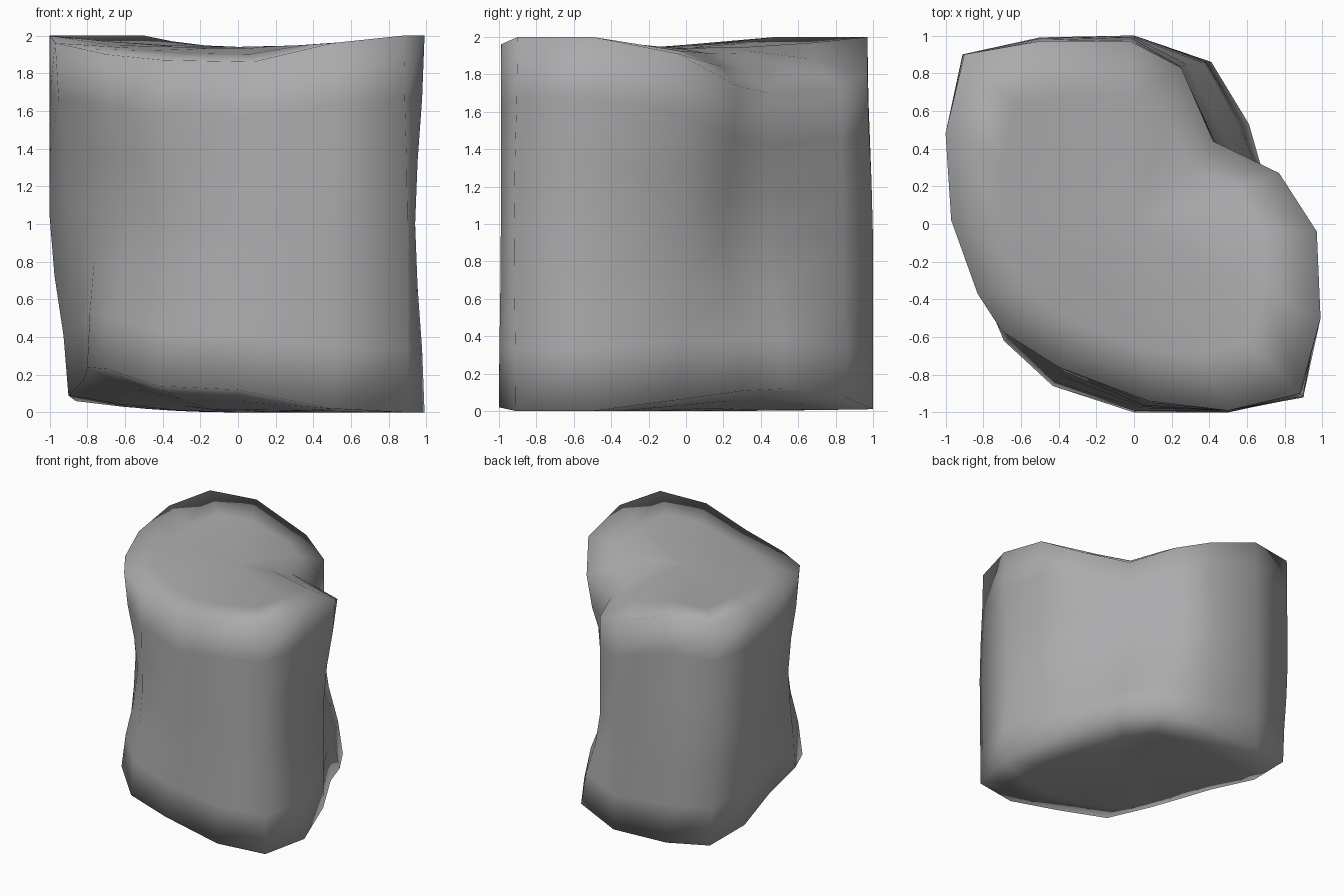
import bpy, bmesh

if "Cube" in bpy.data.objects:
    bpy.data.objects.remove(bpy.data.objects["Cube"])

# Rim stations, anticlockwise: top x, y, z | waist x, y | foot x, y, z
stations = [
    (.88, -.90, 2.00, .90, -.92, .90, -.91, .00),
    (.99, -.50, 2.00, .94, -.50, .99, -.50, .00),
    (.97, -.04, 1.91, .83, .00, .85, -.04, .06),
    (.77, .27, 1.74, .61, .21, .67, .32, .11),
    (.42, .44, 1.70, .43, .44, .61, .53, .12),
    (.25, .83, 1.73, .24, .84, .41, .86, .07),
    (-.02, .97, 1.82, -.02, 1.0, .00, 1.0, .01),
    (-.50, .97, 2.00, -.50, .99, -.50, .98, .02),
    (-.90, .90, 2.00, -.91, .90, -.86, .90, .06),
    (-1.0, .48, 2.00, -1.0, .48, -.90, .48, .09),
    (-.97, .02, 1.96, -.90, .02, -.82, .02, .17),
    (-.83, -.37, 1.93, -.75, -.34, -.80, -.36, .24),
    (-.70, -.57, 1.90, -.59, -.54, -.69, -.62, .23),
    (-.40, -.76, 1.87, -.38, -.78, -.43, -.86, .14),
    (.08, -.94, 1.86, .04, -.97, .00, -1.0, .12),
    (.50, -.99, 1.96, .50, -.99, .50, -1.0, .02),
]
TOP_Z, FOOT_Z = 1.94, 0.0


def side_ring(t):
    """Eased blend foot -> waist -> top."""
    u = abs(2 * t - 1)
    end = u * u * (3 - 2 * u)
    ring = []
    for tx, ty, tz, wx, wy, fx, fy, fz in stations:
        ex, ey = (tx, ty) if t > .5 else (fx, fy)
        ring.append((wx + (ex - wx) * end, wy + (ey - wy) * end, fz + (tz - fz) * t))
    return ring


def cap_ring(rim, s, zc):
    """Rim shrunk toward the centre, easing into the centre height."""
    return [(x * s, y * s, zc + (z - zc) * s ** 2) for x, y, z in rim]


foot, top = side_ring(0), side_ring(1)
rings = [cap_ring(foot, s, FOOT_Z) for s in (.35, .7)]
rings += [side_ring(i / 6) for i in range(7)]
rings += [cap_ring(top, s, TOP_Z) for s in (.7, .35)]

# Loft the rings and close both ends
bm = bmesh.new()
loops = [[bm.verts.new(p) for p in ring] for ring in rings]
n = len(stations)
for lo, hi in zip(loops, loops[1:]):
    for i in range(n):
        j = (i + 1) % n
        bm.faces.new((lo[i], lo[j], hi[j], hi[i]))
for loop, z in ((loops[0][::-1], FOOT_Z), (loops[-1], TOP_Z)):
    c = bm.verts.new((0, 0, z))
    for i in range(n):
        bm.faces.new((loop[i], loop[(i + 1) % n], c))
for f in bm.faces:
    f.smooth = True

mesh = bpy.data.meshes.new("boulder")
bm.to_mesh(mesh)
bm.free()

# Dark stone grey
stone = bpy.data.materials.new("stone_grey")
stone.diffuse_color = (.41, .41, .42, 1)
stone.use_nodes = True
stone.node_tree.nodes["Principled BSDF"].inputs["Base Color"].default_value = stone.diffuse_color
mesh.materials.append(stone)

boulder = bpy.data.objects.new("boulder", mesh)
bpy.context.collection.objects.link(boulder)
